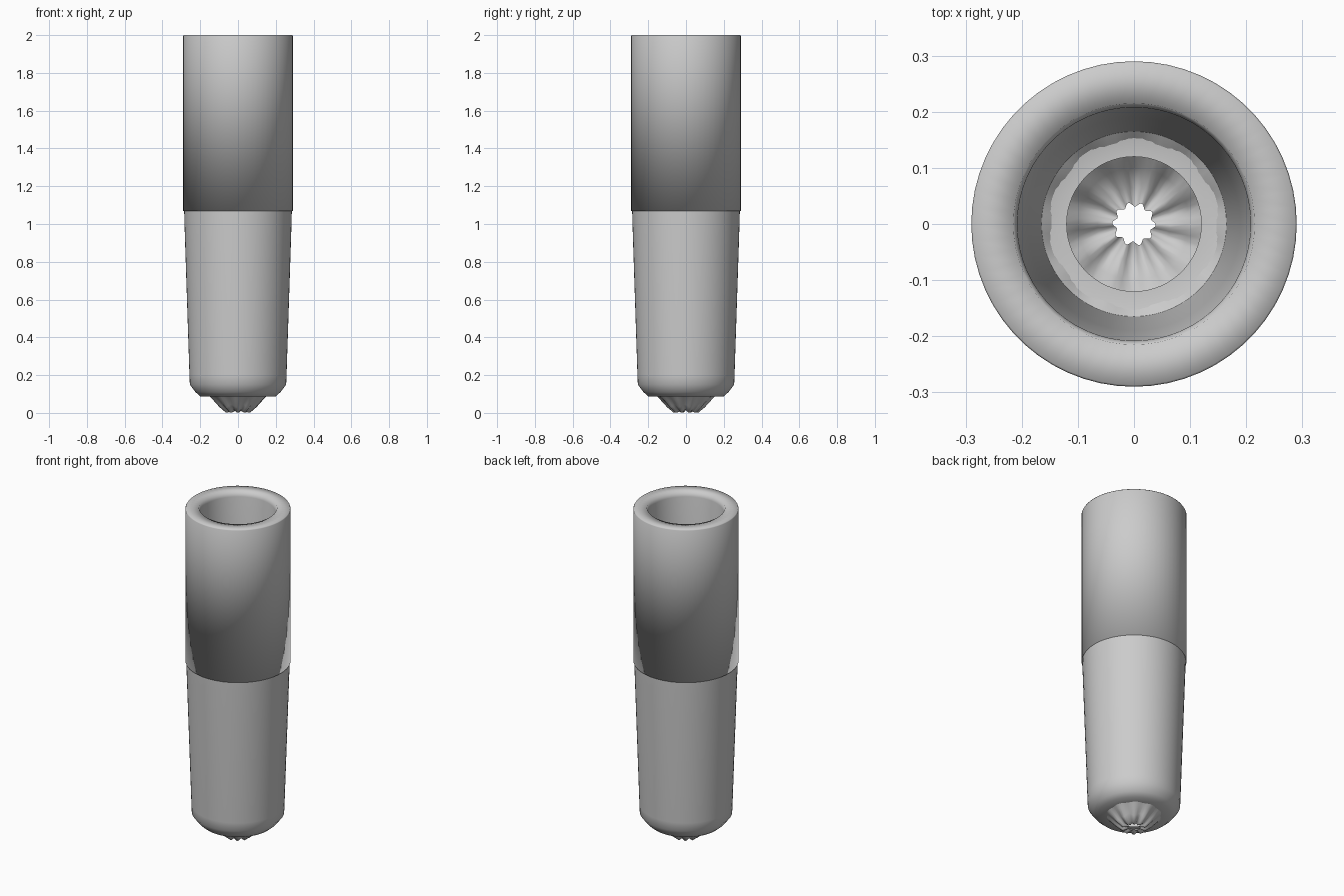
import bpy, bmesh, math

if "Cube" in bpy.data.objects:
    bpy.data.objects.remove(bpy.data.objects["Cube"])

SIDES = 60


def lathe(name, profile, pleat=None):
    """Spin an open (radius, z) profile about z; pleat gives per-ring z and r ripples."""
    bm = bmesh.new()
    rings = []
    for k, (r, z) in enumerate(profile):
        dz, dr = pleat[k] if pleat else (0, 0)
        ring = []
        for i in range(SIDES):
            a = 2 * math.pi * i / SIDES
            w = math.cos(10 * a + 0.5)
            rr = r + dr * w
            ring.append(bm.verts.new((rr * math.cos(a), rr * math.sin(a), z + dz * w)))
        rings.append(ring)
    for low, high in zip(rings, rings[1:]):
        for i in range(SIDES):
            j = (i + 1) % SIDES
            bm.faces.new((low[i], low[j], high[j], high[i]))
    mesh = bpy.data.meshes.new(name)
    bm.to_mesh(mesh)
    bm.free()
    for p in mesh.polygons:
        p.use_smooth = True
    ob = bpy.data.objects.new(name, mesh)
    bpy.context.collection.objects.link(ob)
    return ob


# Upper sleeve: stepped lower lip, straight wall, flat rim and tapering bore
lathe("upper_sleeve", [
    (0.275, 1.075), (0.29, 1.07), (0.29, 1.995), (0.287, 2.0),
    (0.215, 2.0), (0.208, 1.97), (0.19, 1.07), (0.167, 0.14), (0.165, 0.10)][0:9])

# Lower tapered body with chamfered underside
lathe("lower_body", [
    (0.12, 0.085), (0.20, 0.088), (0.225, 0.11), (0.255, 0.15),
    (0.257, 0.20), (0.284, 1.02), (0.285, 1.08)])

# Pleated tip: thin funnel closing to a small central hole
lathe("pleated_tip",
      [(0.035, 0.012), (0.065, 0.008), (0.10, 0.037), (0.135, 0.073), (0.167, 0.10)],
      pleat=[(0.003, 0.004), (0.008, 0), (0.008, 0), (0.005, 0), (0, 0)])
